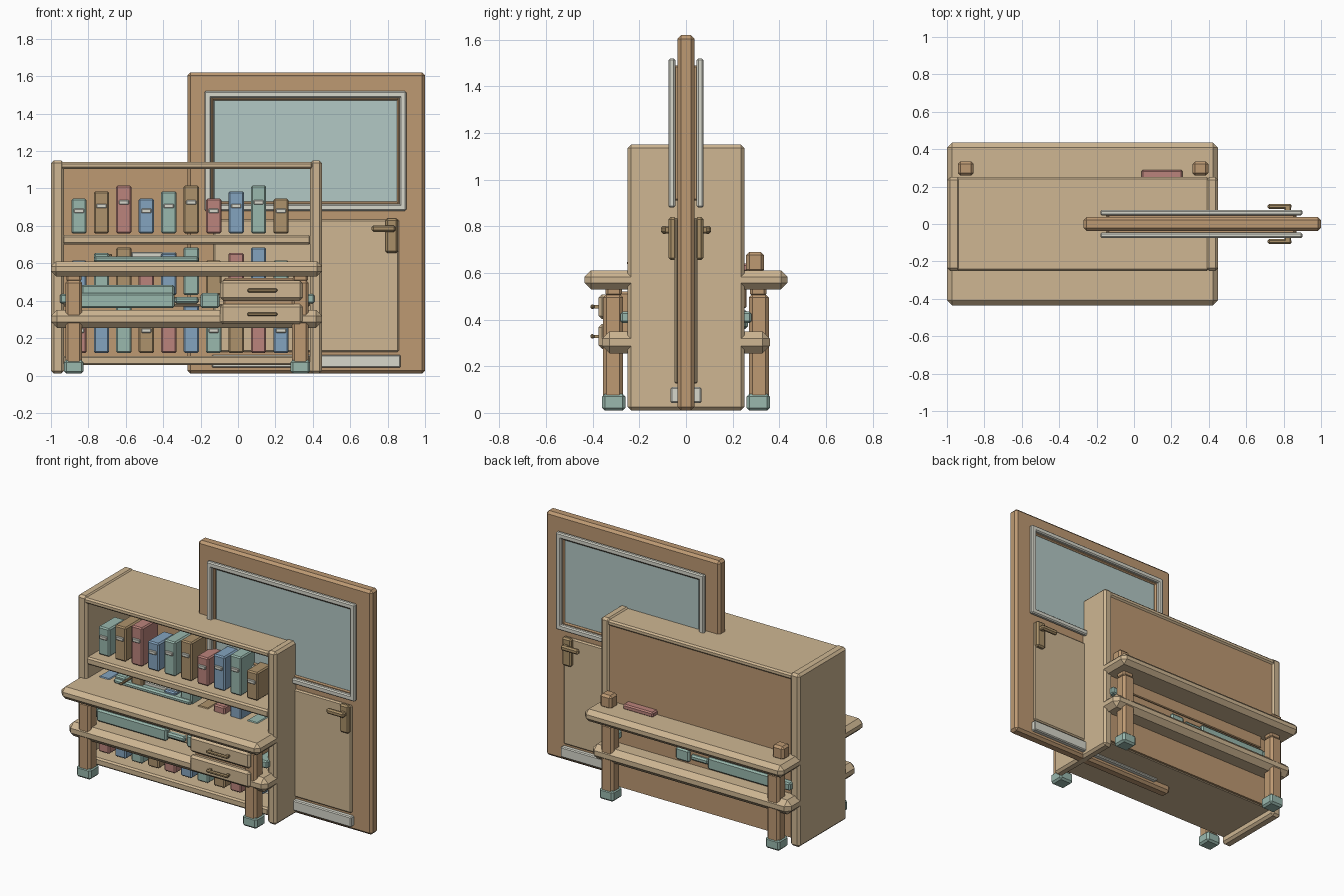
import bpy, bmesh

def mat(name, r, g, b):
    m = bpy.data.materials.new(name)
    m.diffuse_color = (r, g, b, 1)
    return m

PALE = mat("pale_wood", 0.62, 0.47, 0.29)
WOOD = mat("wood", 0.51, 0.32, 0.17)
BRASS = mat("brass", 0.40, 0.28, 0.14)
WHITE = mat("off_white", 0.68, 0.68, 0.60)
GLASS = mat("glass", 0.45, 0.58, 0.56)
TEAL = mat("teal", 0.32, 0.48, 0.42)
TAN = mat("tan", 0.42, 0.29, 0.15)
PINK = mat("pink", 0.50, 0.23, 0.20)
BLUE = mat("blue", 0.23, 0.37, 0.52)

def box(name, x, y, z, m, bevel=0.01):
    """Chamfered box from (min, max) pairs."""
    bm = bmesh.new()
    bmesh.ops.create_cube(bm, size=1)
    for v in bm.verts:
        v.co = [(a + b) / 2 + c * (b - a) for (a, b), c in zip((x, y, z), v.co)]
    if bevel:
        w = min(bevel, 0.4 * min(b - a for a, b in (x, y, z)))
        bmesh.ops.bevel(bm, geom=bm.edges[:], offset=w, segments=1, affect='EDGES')
    me = bpy.data.meshes.new(name)
    bm.to_mesh(me)
    bm.free()
    me.materials.append(m)
    ob = bpy.data.objects.new(name, me)
    bpy.context.collection.objects.link(ob)
    return ob

def side(s, a, b):
    """Depth range mirrored to the front (-1) or back (1)."""
    return tuple(sorted((s * a, s * b)))

def ring(name, x, y, z, w, m):
    """Rectangular frame of four bars."""
    box(name + "_left", (x[0], x[0] + w), y, z, m, 0.007)
    box(name + "_right", (x[1] - w, x[1]), y, z, m, 0.007)
    box(name + "_bottom", (x[0] + w / 2, x[1] - w / 2), y, (z[0], z[0] + w), m, 0.007)
    box(name + "_top", (x[0] + w / 2, x[1] - w / 2), y, (z[1] - w, z[1]), m, 0.007)

# bookcase carcass
box("case_side_left", (-1, -0.93), (-0.25, 0.25), (0.01, 1.15), PALE, 0.015)
box("case_side_right", (0.385, 0.45), (-0.25, 0.25), (0.01, 1.15), PALE, 0.015)
box("case_top", (-0.95, 0.40), (-0.25, 0.25), (1.105, 1.142), PALE)
box("case_back", (-0.94, 0.39), (0.22, 0.24), (0.06, 1.12), WOOD, 0)
for i, top in enumerate((0.105, 0.42, 0.75)):
    box(f"case_shelf_{i}", (-0.94, 0.39), (-0.24, 0.23), (top - 0.05, top), PALE)

# rows of books with spine labels
covers = (TEAL, TAN, PINK, BLUE)
for row, (z0, shift) in enumerate(((0.12, 2), (0.43, 3), (0.76, 0))):
    for i in range(10):
        h = (0.185, 0.225, 0.255)[i % 3]
        x = -0.85 + 0.12 * i
        box(f"book_{row}_{i}", (x - 0.041, x + 0.041), (-0.185, -0.015),
            (z0, z0 + h), covers[(i + shift) % 4], 0.008)
        zl = z0 + 0.65 * h
        box(f"book_label_{row}_{i}", (x - 0.027, x + 0.027), (-0.195, -0.18),
            (zl - 0.012, zl + 0.012), WHITE, 0.004)

# desk top and lower shelf
box("desk_top", (-1, 0.45), (-0.435, 0.435), (0.53, 0.61), PALE, 0.027)
box("desk_lower_shelf", (-1, 0.45), (-0.36, 0.36), (0.255, 0.35), PALE, 0.032)
box("desk_back_panel", (-0.83, 0.29), (0.245, 0.26), (0.45, 0.535), WOOD, 0.005)

# desk legs, feet and side stretchers
for x in (-0.878, 0.333):
    for s in (-1, 1):
        box("desk_leg", (x - 0.045, x + 0.045), side(s, 0.27, 0.355), (0.05, 0.51), WOOD, 0.015)
        box("desk_leg_cap", (x - 0.04, x + 0.04), side(s, 0.275, 0.345), (0.5, 0.54), WOOD)
        box("desk_foot", (x - 0.052, x + 0.052), side(s, 0.26, 0.36), (0.01, 0.082), TEAL, 0.012)
for x in (-0.90, 0.355):
    box("desk_stretcher", (x - 0.053, x + 0.053), (-0.28, 0.28), (0.385, 0.435), TEAL, 0.008)
    box("desk_post", (x - 0.042, x + 0.042), (0.258, 0.335), (0.6, 0.69), WOOD, 0.014)

# cable trays under the desk top
for s in (-1, 1):
    box("cable_tray", (-0.85, -0.34), side(s, 0.22, 0.265), (0.36, 0.44), TEAL)
    box("cable_tray_lip", (-0.84, -0.34), side(s, 0.205, 0.235), (0.42, 0.485), TEAL)
    box("cable_coupler", (-0.34, -0.21), side(s, 0.22, 0.26), (0.385, 0.42), TEAL)
    box("cable_block", (-0.20, -0.10), side(s, 0.21, 0.255), (0.36, 0.44), TEAL)

# drawers with bar handles
box("drawer_case", (-0.08, 0.33), (-0.34, 0.1), (0.28, 0.52), WOOD)
for z in (0.328, 0.455):
    box("drawer_front", (-0.095, 0.345), (-0.375, -0.33), (z - 0.053, z + 0.053), PALE, 0.014)
    box("drawer_handle", (0.05, 0.21), (-0.41, -0.393), (z - 0.01, z + 0.01), BRASS, 0.006)
    for x in (0.065, 0.195):
        box("handle_stem", (x - 0.008, x + 0.008), (-0.4, -0.37), (z - 0.007, z + 0.007), BRASS, 0)

# things on the desk
box("desk_mat", (-0.77, -0.21), (-0.2, 0.05), (0.605, 0.637), TEAL)
box("notepad", (-0.57, -0.33), (-0.16, 0.03), (0.63, 0.66), WHITE, 0.005)
box("pen", (-0.69, -0.675), (-0.252, -0.1), (0.635, 0.65), BRASS, 0.004)
box("flat_book", (0.04, 0.26), (0.14, 0.29), (0.605, 0.64), PINK, 0.008)

# door slab, with the same fittings on both faces
box("door_slab", (-0.27, 1), (-0.037, 0.037), (0.01, 1.62), WOOD, 0.016)
for s in (-1, 1):
    box("door_glass", (-0.13, 0.86), side(s, 0.02, 0.046), (0.925, 1.475), GLASS, 0.005)
    ring("window_bead", (-0.15, 0.87), side(s, 0.03, 0.055), (0.91, 1.49), 0.02, WOOD)
    ring("window_trim", (-0.18, 0.90), side(s, 0.046, 0.075), (0.88, 1.52), 0.036, WHITE)
    box("door_panel", (-0.13, 0.86), side(s, 0.03, 0.05), (0.125, 0.835), PALE, 0.008)
    box("kick_plate", (-0.14, 0.87), side(s, 0.03, 0.066), (0.042, 0.11), WHITE, 0.006)
    box("handle_plate", (0.788, 0.856), side(s, 0.04, 0.075), (0.655, 0.84), BRASS, 0.01)
    box("handle_spindle", (0.805, 0.84), side(s, 0.06, 0.095), (0.77, 0.8), BRASS, 0.006)
    box("door_lever", (0.715, 0.842), side(s, 0.08, 0.108), (0.768, 0.802), BRASS, 0.009)
